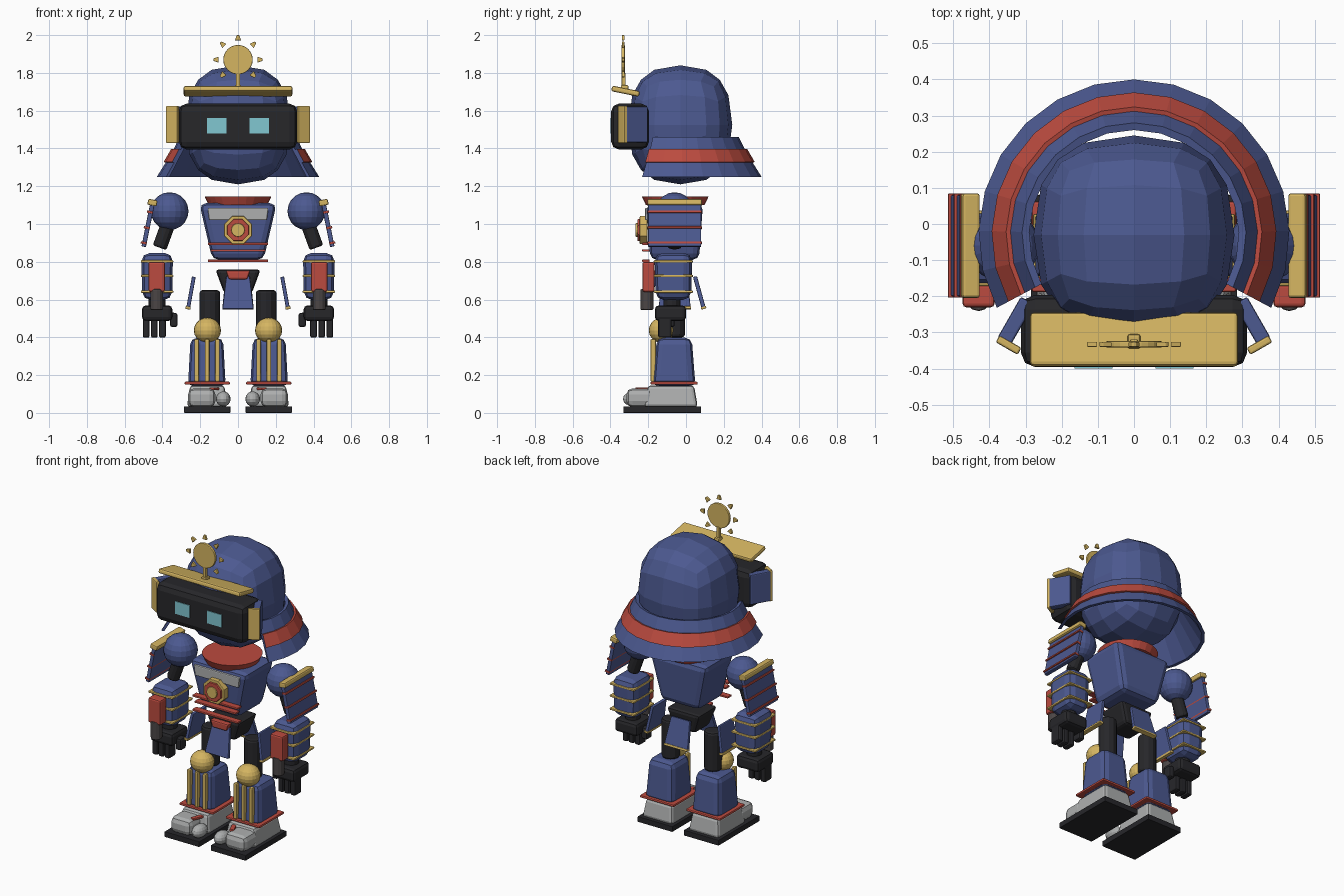
import bpy, bmesh
from math import sin, cos, pi, radians
from mathutils import Matrix, Euler, Vector

if "Cube" in bpy.data.objects:
    bpy.data.objects.remove(bpy.data.objects["Cube"])


def material(name, *rgb):
    m = bpy.data.materials.new(name)
    m.use_nodes = True
    m.diffuse_color = (*rgb, 1)
    m.node_tree.nodes["Principled BSDF"].inputs["Base Color"].default_value = (*rgb, 1)
    return m


BLUE = material("armour blue", .072, .1, .28)
GOLD = material("gold", .66, .46, .12)
RED = material("lacquer red", .5, .07, .05)
BLACK = material("black", .02, .02, .023)
GRAY = material("light gray", .42, .43, .43)
STEEL = material("dark steel", .07, .06, .06)
TEAL = material("eye teal", .22, .57, .64)


def finish(name, bm, mats, loc=(0, 0, 0), rot=(0, 0, 0)):
    bmesh.ops.recalc_face_normals(bm, faces=bm.faces)
    bm.transform(Matrix.Translation(loc) @ Euler(rot).to_matrix().to_4x4())
    me = bpy.data.meshes.new(name)
    bm.to_mesh(me)
    bm.free()
    for m in mats:
        me.materials.append(m)
    ob = bpy.data.objects.new(name, me)
    bpy.context.collection.objects.link(ob)
    return ob


def bevel(bm, width, segments=2, angle=.5):
    if width:
        edges = [e for e in bm.edges if e.calc_face_angle(0) > angle]
        bmesh.ops.bevel(bm, geom=edges, offset=width, segments=segments,
                        affect='EDGES', profile=.5)


def box(name, mat, size, loc, bev=0, rot=(0, 0, 0), top=(1, 1), bottom=(1, 1)):
    bm = bmesh.new()
    bmesh.ops.create_cube(bm, size=1)
    for v in bm.verts:
        k = top if v.co.z > 0 else bottom
        v.co = Vector((v.co.x * size[0] * k[0], v.co.y * size[1] * k[1], v.co.z * size[2]))
    bevel(bm, bev)
    return finish(name, bm, [mat], loc, rot)


def cyl(name, mat, r_low, r_top, depth, loc, rot=(0, 0, 0), sides=16, bev=0):
    bm = bmesh.new()
    bmesh.ops.create_cone(bm, cap_ends=True, segments=sides, radius1=r_low,
                          radius2=r_top, depth=depth)
    bevel(bm, bev, angle=1)
    return finish(name, bm, [mat], loc, rot)


def ball(name, mat, size, loc, sides=20):
    bm = bmesh.new()
    bmesh.ops.create_uvsphere(bm, u_segments=sides, v_segments=sides // 2, radius=1)
    bmesh.ops.scale(bm, vec=size, verts=bm.verts)
    return finish(name, bm, [mat], loc)


# Helmet dome: a gridded cube pushed out to a squarish ellipsoid
bm = bmesh.new()
bmesh.ops.create_cube(bm, size=2)
bmesh.ops.subdivide_edges(bm, edges=bm.edges, cuts=3, use_grid_fill=True)
for v in bm.verts:
    c = Vector([sin(a * pi / 4) * 1.414 for a in v.co])
    c /= sum(abs(a) ** 2.5 for a in c) ** .4
    v.co = Vector((c.x * .278, c.y * .275, c.z * .315))
finish("helmet_dome", bm, [BLUE], (0, -.03, 1.525))

# Neck guard: banded cone section sweeping round the back
profile = [(.31, 1.46), (.342, 1.394), (.354, 1.397), (.394, 1.328), (.383, 1.325),
           (.43, 1.25), (.41, 1.25), (.29, 1.455)]
bm = bmesh.new()
steps, n = 16, len(profile)
rings = []
for i in range(steps + 1):
    a = radians(-28 + 236 * i / steps)
    rings.append([bm.verts.new((r * cos(a), r * sin(a) - .03, z)) for r, z in profile])
for p, q in zip(rings, rings[1:]):
    for j in range(n):
        k = (j + 1) % n
        f = bm.faces.new((p[j], p[k], q[k], q[j]))
        f.material_index = int(1 <= j <= 3)
bm.faces.new(rings[0])
bm.faces.new(rings[-1])
finish("neck_guard", bm, [BLUE, RED])

# Visor, brow plate and crest
box("visor", BLACK, (.626, .2, .242), (0, -.296, 1.516), .04)
box("brow_plate", GOLD, (.575, .15, .03), (0, -.32, 1.703), .01, (-.2, 0, 0))
box("crest_stem", GOLD, (.022, .022, .1), (0, -.33, 1.75), .004)
box("crest_foot", GOLD, (.035, .04, .03), (0, -.325, 1.72), .006)
cyl("crest_disc", GOLD, .078, .078, .018, (0, -.333, 1.87), (pi / 2, 0, 0), 24, .004)
for i in range(8):
    a = i * pi / 4
    if i != 4:
        box("crest_ray", GOLD, (.032, .014, .028),
            (.116 * sin(a), -.333, 1.87 + .116 * cos(a)), .003, (0, a, 0), top=(.4, 1))

# Collar and torso
cyl("collar", RED, .155, .176, .045, (0, -.057, 1.122), sides=24)
box("torso", BLUE, (.41, .3, .3), (0, -.06, .96), .035, bottom=(.66, .86))
box("chest_plate", GRAY, (.322, .03, .066), (0, -.202, 1.053), .006, bottom=(.95, 1))
for z, w in ((.895, .32), (.86, .29), (.805, .32)):
    box("waist_cord", RED, (w, .04, .012), (0, -.212, z), .003)
for mat, r, y, sides in ((GOLD, .08, -.225, 8), (RED, .062, -.238, 8), (GOLD, .036, -.248, 16)):
    cyl("chest_emblem", mat, r, r, .04, (0, y, .968), (pi / 2, pi / 8, 0), sides, .004)

# Pelvis and skirt flaps
box("pelvis", BLACK, (.24, .19, .13), (0, -.06, .695), .02, bottom=(.6, .8))
box("front_flap", BLUE, (.165, .022, .18), (0, -.185, .635), .005, (-.25, 0, 0), top=(.75, 1))
box("front_flap_knot", RED, (.13, .04, .045), (0, -.17, .73), .008, bottom=(.75, 1))
box("back_flap", BLUE, (.165, .022, .17), (0, .07, .64), .005, (.27, 0, 0), top=(.8, 1))
box("back_flap_trim", GOLD, (.165, .028, .014), (0, .093, .557), .003, (.27, 0, 0))

for s, side in ((1, "left_"), (-1, "right_")):
    def at(x, y, z):
        return (s * x, y, z)

    def part(shape, name, *args, **kw):
        return shape(side + name, *args, **kw)

    # Eye and cheek plate
    part(box, "eye", TEAL, (.104, .006, .08), at(.112, -.397, 1.52))
    turn = (0, 0, s * .52)
    part(box, "cheek_plate", BLUE, (.042, .13, .19), at(.327, -.268, 1.527), .006, turn)
    part(box, "cheek_trim", GOLD, (.07, .022, .198), at(.347, -.335, 1.527), .006, turn)

    # Shoulder and hanging shoulder guard
    part(ball, "shoulder", BLUE, (.1, .1, .1), at(.362, -.06, 1.068))
    tilt = (0, -s * .2, 0)
    part(box, "shoulder_guard", BLUE, (.024, .28, .235), at(.476, -.06, .995), .004, tilt)
    part(box, "shoulder_guard_trim", GOLD, (.05, .29, .032), at(.453, -.06, 1.113), .008, tilt)
    for z in (1.063, .98, .9):
        x = .476 + (.995 - z) * .2
        part(box, "shoulder_guard_cord", RED, (.032, .288, .012), at(x + .004, -.06, z), .003, tilt)

    # Arm
    part(cyl, "upper_arm", BLACK, .038, .038, .16, at(.388, -.06, .95), (0, -s * .35, 0), 12, .01)
    part(box, "forearm", BLUE, (.168, .2, .25), at(.428, -.067, .722), .045, bottom=(.94, .94))
    for z in (.802, .725, .642):
        part(box, "forearm_band", GOLD, (.172, .208, .013), at(.428, -.067, z), .005)
    part(box, "forearm_pack", RED, (.088, .065, .158), at(.43, -.198, .72), .01)
    part(cyl, "forearm_barrel", STEEL, .034, .034, .11, at(.43, -.207, .6), sides=12, bev=.006)
    part(cyl, "wrist", BLACK, .045, .045, .06, at(.428, -.075, .585), sides=12)

    # Hand
    part(box, "palm", BLACK, (.16, .165, .082), at(.428, -.082, .528), .02)
    for x in (.486, .443, .4):
        part(box, "finger", BLACK, (.036, .07, .11), at(x, -.112, .453), .01)
    part(box, "thumb", BLACK, (.04, .06, .075), at(.34, -.09, .492), .012)
    part(box, "thumb_base", BLACK, (.05, .05, .035), at(.36, -.09, .515), .01)

    # Hip flap
    lean = (0, -s * .18, 0)
    part(box, "hip_flap", BLUE, (.02, .17, .17), at(.249, -.06, .637), .005, lean, top=(1, .8))
    part(box, "hip_flap_trim", GOLD, (.028, .175, .015), at(.265, -.06, .556), .004, lean)

    # Leg
    part(cyl, "thigh", BLACK, .054, .054, .25, at(.149, -.06, .525), sides=12, bev=.015)
    part(ball, "knee", GOLD, (.072, .07, .067), at(.162, -.127, .437))
    part(box, "shin", BLUE, (.2, .225, .26), at(.165, -.062, .268), .035, top=(.86, .82))
    for dx in (-.055, 0, .055):
        part(box, "shin_splint", GOLD, (.024, .028, .225), at(.164 + dx, -.174, .278), .006)
    part(box, "ankle_cord", RED, (.24, .25, .016), at(.163, -.063, .157), .006)

    # Split-toe boot
    part(box, "sole", BLACK, (.245, .412, .035), at(.163, -.126, .0175), .003)
    part(box, "boot", GRAY, (.215, .285, .115), at(.163, -.08, .088), .018, top=(.85, .86))
    part(box, "outer_toes", GRAY, (.145, .15, .1), at(.192, -.24, .08), .032)
    part(ball, "big_toe", GRAY, (.039, .06, .04), at(.078, -.274, .074), 16)
    part(box, "toe_strap", RED, (.028, .09, .014), at(.122, -.222, .128), .004, (0, 0, s * .4))
